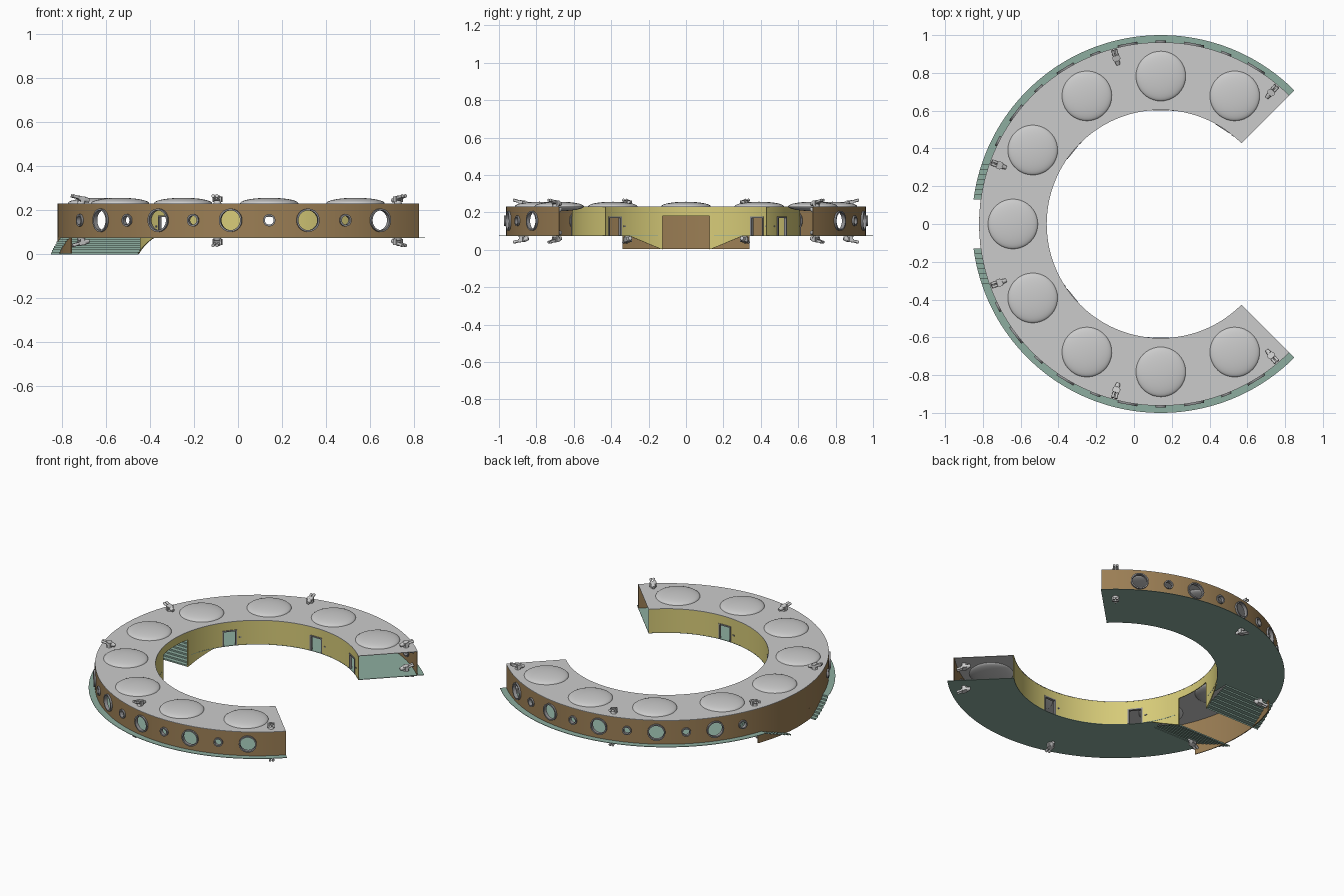
import bpy, bmesh
from math import sin, cos, radians, pi, sqrt, degrees, asin
from mathutils import Matrix, Vector

if "Cube" in bpy.data.objects:
    bpy.data.objects.remove(bpy.data.objects["Cube"])

CX, R_FLOOR, R_OUT, R_IN = 0.142, 1.0, 0.962, 0.608
Z_FLOOR, Z_ROOF = 0.077, 0.232
CENTRE = Matrix.Translation((CX, 0, 0))


def material(name, rgb):
    m = bpy.data.materials.new(name)
    m.diffuse_color = (*rgb, 1)
    m.use_nodes = True
    m.node_tree.nodes["Principled BSDF"].inputs["Base Color"].default_value = m.diffuse_color
    return m


BROWN = material("brown", (0.33, 0.21, 0.09))
YELLOW = material("yellow", (0.68, 0.60, 0.19))
GREEN = material("green", (0.27, 0.42, 0.35))
DARK = material("dark_grey", (0.28, 0.28, 0.29))


def finish(name, bm, mat=None, smooth=True):
    bmesh.ops.recalc_face_normals(bm, faces=bm.faces)
    me = bpy.data.meshes.new(name)
    bm.to_mesh(me)
    bm.free()
    ob = bpy.data.objects.new(name, me)
    bpy.context.collection.objects.link(ob)
    if mat:
        me.materials.append(mat)
    if smooth:
        bpy.context.view_layer.objects.active = ob
        bpy.ops.object.select_all(action='DESELECT')
        ob.select_set(True)
        bpy.ops.object.shade_smooth_by_angle(angle=radians(30))
    return ob


def sweep(bm, rings, closed):
    rows = [[bm.verts.new(p) for p in ring] for ring in rings]
    k = len(rows[0])
    for i in range(len(rows) if closed else len(rows) - 1):
        a, b = rows[i], rows[(i + 1) % len(rows)]
        for j in range(k):
            bm.faces.new((a[j], a[(j + 1) % k], b[(j + 1) % k], b[j]))
    if not closed:
        bm.faces.new(rows[0])
        bm.faces.new(rows[-1])


def arc_solid(name, r0, r1, low, z1, a0, a1, mat=None, n=180):
    """Bent slab between two radii; low(angle) gives its lower edge."""
    bm = bmesh.new()
    rings = []
    for i in range(n + 1):
        a = radians(a0 + (a1 - a0) * i / n)
        z0 = low(a) if callable(low) else low
        rings.append([(CX + r * cos(a), r * sin(a), z)
                      for r, z in ((r0, z0), (r1, z0), (r1, z1), (r0, z1))])
    sweep(bm, rings, False)
    return finish(name, bm, mat)


def add_box(bm, size, mat):
    bmesh.ops.create_cube(bm, size=1, matrix=mat @ Matrix.Diagonal((*size, 1)))


def add_cyl(bm, r1, r2, depth, mat, n=20):
    bmesh.ops.create_cone(bm, cap_ends=True, segments=n, radius1=r1, radius2=r2, depth=depth, matrix=mat)


def cut(ob, bm):
    c = finish("cutter", bm, smooth=False)
    c.hide_render = True
    m = ob.modifiers.new("cut", 'BOOLEAN')
    m.operation, m.solver, m.object = 'DIFFERENCE', 'EXACT', c
    # keep the cut ahead of any smoothing modifier
    bpy.context.view_layer.objects.active = ob
    bpy.ops.object.modifier_move_to_index(modifier="cut", index=0)
    bpy.ops.object.modifier_apply(modifier="cut")
    bpy.data.objects.remove(c)


def place(angle, r, z):
    """Frame on the ring: local x outward, local z up."""
    return CENTRE @ Matrix.Rotation(radians(angle), 4, 'Z') @ Matrix.Translation((r, 0, z))


TURN = Matrix.Rotation(pi / 2, 4, 'Y')
T = Matrix.Translation

# main shell
floor = arc_solid("floor", R_IN - 0.004, R_FLOOR, Z_FLOOR - 0.003, Z_FLOOR, 45, 315, GREEN)
roof = arc_solid("roof", R_IN - 0.004, R_OUT, Z_ROOF - 0.003, Z_ROOF, 45, 315)
outer = arc_solid("outer_wall", R_OUT - 0.005, R_OUT, Z_FLOOR, Z_ROOF - 0.003, 45, 315, BROWN)
inner = arc_solid("inner_wall", R_IN - 0.003, R_IN + 0.002, Z_FLOOR, Z_ROOF - 0.003, 45, 315, YELLOW)

# stairwell opening in the floor
Y0, Y1, STAIR_X = 0.13, 0.34, -0.443
bm = bmesh.new()
add_box(bm, (0.8, 2 * Y1, 0.1), T((STAIR_X - 0.4, 0, Z_FLOOR)))
add_box(bm, (0.8, 2 * Y0, 0.1), T((-0.8, 0, Z_FLOOR)))
cut(floor, bm)

# round windows along both halves of the outer wall
windows = [(s * (90 + 10.5 * k), 0.05 if k % 2 else 0.025) for s in (1, -1) for k in range(-3, 7)]
bm = bmesh.new()
for a, r in windows:
    add_cyl(bm, r, r, 0.08, place(a, R_OUT, 0.155) @ TURN, 32)
cut(outer, bm)
for i, (a, r) in enumerate(windows):
    bm = bmesh.new()
    prof = ((r - 0.005, -0.012), (r + 0.003, -0.012), (r + 0.003, 0.010), (r - 0.005, 0.010))
    sweep(bm, [[(q * cos(t), q * sin(t), z) for q, z in prof]
               for t in (2 * pi * j / 32 for j in range(32))], True)
    bm.transform(place(a, R_OUT, 0.155) @ TURN)
    finish(f"window_frame_{i + 1}", bm, DARK)

# doors and the wide entrance in the inner wall
doors = (141, 90, 57, -90, -141)
DW, DH = 0.08, 0.096
bm = bmesh.new()
for a in doors:
    add_box(bm, (0.06, DW, DH), place(a, R_IN, Z_FLOOR + DH / 2 - 0.001))
add_box(bm, (0.1, 0.25, 0.18), place(180, R_IN, 0.09))
cut(inner, bm)
for i, a in enumerate(doors):
    bm = bmesh.new()
    for s in (-1, 1):
        add_box(bm, (0.016, 0.008, DH), T((0, s * DW / 2, DH / 2)))
    add_box(bm, (0.016, DW + 0.008, 0.008), T((0, 0, DH)))
    add_box(bm, (0.012, 0.012, 0.008), T((-0.004, -DW / 2 - 0.025, 0.05)))
    bm.transform(place(a, R_IN, Z_FLOOR))
    finish(f"door_frame_{i + 1}", bm, DARK, False)

# outer wall skirt around the entrance
half = degrees(asin(Y1 / R_OUT))
arc_solid("entrance_skirt", R_OUT - 0.005, R_OUT, 0.005, Z_FLOOR, 180 - half, 180 + half, BROWN, 32)

# stairs down to the entrance, with the sloping inner wall beside them
STEPS = 8
for side, label in ((1, "back"), (-1, "front")):
    bm = bmesh.new()

    def row(y, z):
        x0 = CX - sqrt(R_FLOOR ** 2 - y * y)
        x1 = min(STAIR_X, CX - sqrt(R_IN ** 2 - y * y))
        return [bm.verts.new((x, side * y, z)) for x in (x0, x1)]

    dy, dz = (Y1 - Y0) / STEPS, Z_FLOOR / STEPS
    pts = []
    for i in range(STEPS):
        pts += [(Y0 + i * dy, i * dz), (Y0 + i * dy, (i + 1) * dz)]
    pts.append((Y1, Z_FLOOR))
    rows = [row(*p) for p in pts]
    for a, b in zip(rows, rows[1:]):
        bm.faces.new((a[0], a[1], b[1], b[0]))
    finish(f"{label}_stairs", bm, GREEN, False)

    def slope(a):
        t = (abs(R_IN * sin(a)) - 0.125) / (0.31 - 0.125)
        return Z_FLOOR * min(max(t, 0.03), 0.97)

    a0, a1 = (180 - side * degrees(asin(v / R_IN)) for v in (0.125, 0.31))
    arc_solid(f"{label}_stair_wall", R_IN - 0.003, R_IN + 0.002, slope, Z_FLOOR, a0, a1, YELLOW, 16)

# roof domes
for i in range(9):
    bm = bmesh.new()
    bmesh.ops.create_uvsphere(bm, u_segments=40, v_segments=20, radius=1)
    bm.transform(place(60 + 30 * i, 0.783, Z_ROOF) @ Matrix.Diagonal((0.132, 0.132, 0.025, 1)))
    finish(f"roof_dome_{i + 1}", bm)

# twin-barrel turrets above the roof and below the floor
bm = bmesh.new()
add_cyl(bm, 0.018, 0.014, 0.012, T((0, 0, 0.006)))
for s in (-1, 1):
    add_box(bm, (0.02, 0.005, 0.026), T((0, s * 0.018, 0.018)))
tilt = T((0, 0, 0.022)) @ Matrix.Rotation(radians(-15), 4, 'Y')
add_box(bm, (0.032, 0.031, 0.018), tilt)
for s in (-1, 1):
    add_cyl(bm, 0.006, 0.008, 0.04, tilt @ T((0.026, s * 0.009, 0)) @ TURN, 12)
add_cyl(bm, 0.010, 0.014, 0.024, tilt @ T((-0.026, 0, 0)) @ TURN, 12)
turret = finish("turret", bm)
FLIP = Matrix.Diagonal((1, 1, -1, 1))
spots = []
for s in (1, -1):
    for a in (50, 105, 160):
        spots += [place(s * a, 0.909, Z_ROOF), place(s * a, 0.909, Z_FLOOR - 0.003) @ FLIP]
    # indoor pair beside each open end
    spots += [place(s * 50, 0.909, Z_FLOOR), place(s * 50, 0.909, Z_ROOF - 0.003) @ FLIP]
for i, m in enumerate(spots):
    ob = turret if i == 0 else turret.copy()
    if i:
        bpy.context.collection.objects.link(ob)
    ob.name = f"turret_{i + 1}"
    ob.matrix_world = m
